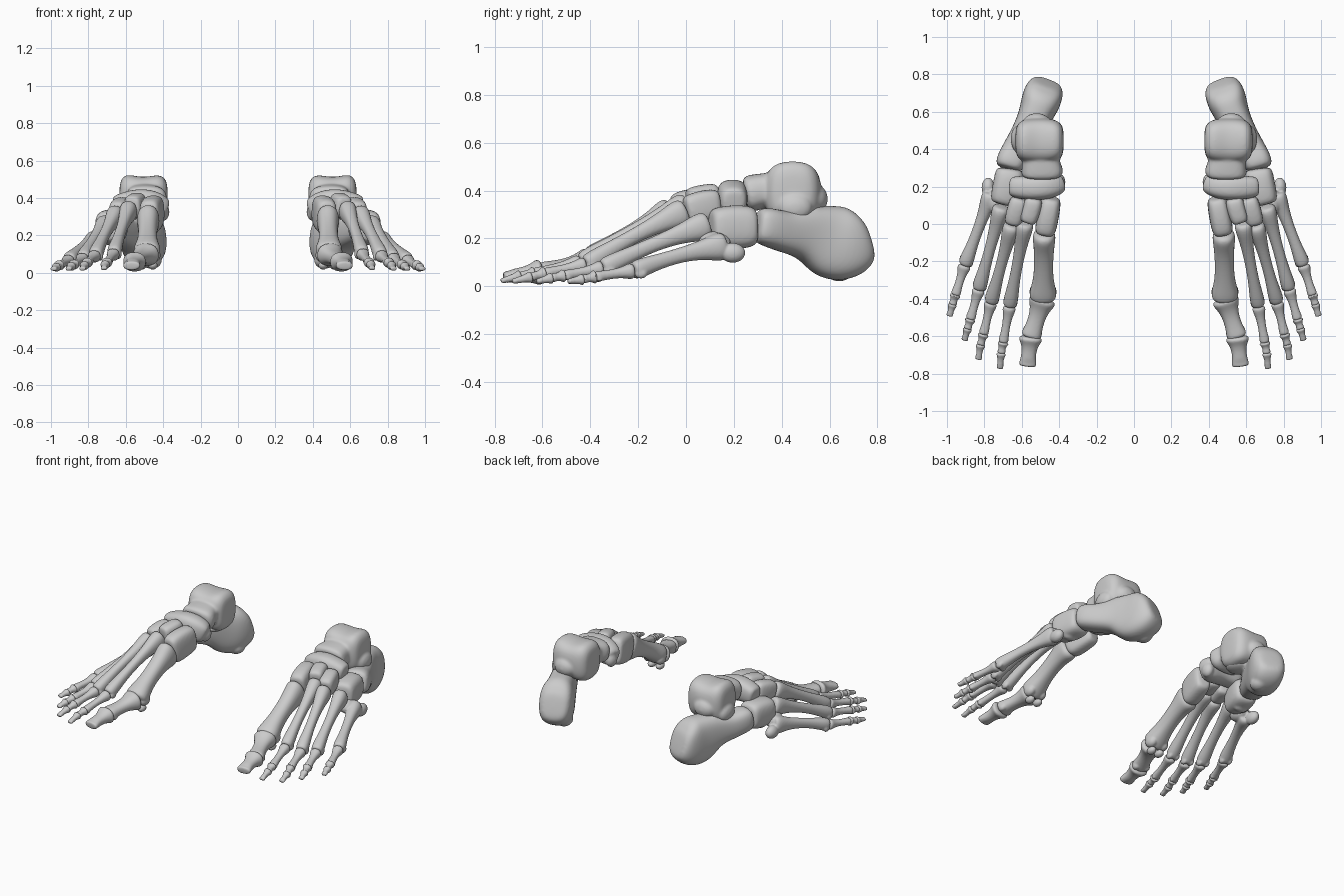
import bpy
import bmesh
from math import cos, sin, pi, copysign
from mathutils import Vector, Matrix

cube = bpy.data.objects.get("Cube")
if cube:
    bpy.data.objects.remove(cube, do_unlink=True)

bone_grey = bpy.data.materials.new("bone_grey")
bone_grey.use_nodes = True
bone_grey.diffuse_color = (.6, .6, .6, 1)
bone_grey.node_tree.nodes["Principled BSDF"].inputs["Base Color"].default_value = (.6, .6, .6, 1)

UP = Vector((0, 0, 1))
SIDES = 16


def loft(bm, stations, square=2.6, dome=.3):
    """Skin superellipse rings along (x, y, z, half width, half height) stations."""
    points = [Vector(s[:3]) for s in stations]
    sizes = [Vector(s[3:]) * 1.06 for s in stations]
    first = (points[0] - points[1]).normalized()
    last = (points[-1] - points[-2]).normalized()
    # A smaller ring beyond each end rounds the caps
    points = [points[0] + first * sizes[0].y * dome] + points + [points[-1] + last * sizes[-1].y * dome]
    sizes = [sizes[0] * .7] + sizes + [sizes[-1] * .7]
    rings = []
    for i, (point, size) in enumerate(zip(points, sizes)):
        along = points[min(i + 1, len(points) - 1)] - points[max(i - 1, 0)]
        right = along.cross(UP).normalized()
        up = right.cross(along).normalized()
        ring = []
        for k in range(SIDES):
            c, s = cos(2 * pi * k / SIDES), sin(2 * pi * k / SIDES)
            across = copysign(abs(c) ** (2 / square), c) * size.x
            height = copysign(abs(s) ** (2 / square), s) * size.y
            ring.append(bm.verts.new(point + right * across + up * height))
        rings.append(ring)
    for a, b in zip(rings, rings[1:]):
        for k in range(SIDES):
            n = (k + 1) % SIDES
            bm.faces.new((a[k], a[n], b[n], b[k]))
    bm.faces.new(rings[0])
    bm.faces.new(rings[-1])


def knob(bm, centre, radii):
    """Ellipsoid bump that is fused with the rest of its bone."""
    place = Matrix.Translation(centre) @ Matrix.Diagonal((*radii, 1))
    bmesh.ops.create_uvsphere(bm, u_segments=SIDES, v_segments=10, radius=1, matrix=place)


def finish(name, bm, voxel, smoothing):
    """Fuse the pieces of a bone, smooth it and mirror it to the other foot."""
    bmesh.ops.recalc_face_normals(bm, faces=bm.faces)
    mesh = bpy.data.meshes.new(name)
    bm.to_mesh(mesh)
    bm.free()
    mesh.materials.append(bone_grey)
    mesh.shade_smooth()
    bone = bpy.data.objects.new(name, mesh)
    bpy.context.collection.objects.link(bone)
    bone.modifiers.new("round", "SUBSURF").levels = 2
    bone.modifiers["round"].render_levels = 2
    fuse = bone.modifiers.new("fuse", "REMESH")
    fuse.mode = "VOXEL"
    fuse.voxel_size = voxel
    fuse.use_smooth_shade = True
    soften = bone.modifiers.new("soften", "SMOOTH")
    soften.factor = .5
    soften.iterations = smoothing
    mirror = bone.modifiers.new("other_foot", "MIRROR")
    mirror.use_mirror_merge = False


def tarsal(name, lofts, knobs=(), square=2.8, dome=.15):
    bm = bmesh.new()
    for stations in lofts:
        loft(bm, stations, square, dome)
    for centre, radii in knobs:
        knob(bm, centre, radii)
    finish(name, bm, .008, 8)


# Position along a long bone, share of base flare, share of head flare
FLARE = ((0, 1, 0), (.08, 1, 0), (.22, .4, 0), (.45, 0, 0),
         (.7, 0, .15), (.85, 0, .8), (.93, 0, 1), (.98, 0, .8))


def long_bone(name, start, end, base, waist, head, bow=0, lobes=True, extras=()):
    """Flared shaft between two joints; sizes are (half width, half height)."""
    start, end = Vector(start), Vector(end)
    base, waist, head = Vector(base), Vector(waist), Vector(head)
    bm = bmesh.new()
    stations = []
    for t, b, h in FLARE:
        p = start.lerp(end, t) + UP * bow * sin(pi * t)
        size = waist + (base - waist) * b + (head - waist) * h
        stations.append((*p, *size))
    loft(bm, stations, 2.3, .2)
    # Paired condyles under the head
    if lobes:
        along = (end - start).normalized()
        side = along.cross(UP).normalized()
        for sign in (-1, 1):
            centre = end - along * head.y * .7 + side * sign * head.x * .6 - UP * head.y * .45
            knob(bm, centre, (head.x * .45, head.y * .75, head.y * .6))
    for centre, radii in extras:
        knob(bm, centre, radii)
    finish(name, bm, .006, 3)


# Heel bone with inner shelf, rear joint facet and sole bumps
tarsal("heel_bone",
       [[(.467, .745, .19, .085, .095), (.478, .715, .18, .1, .128),
         (.5, .65, .175, .102, .152), (.528, .58, .19, .086, .148),
         (.565, .5, .228, .08, .105), (.615, .41, .225, .078, .08),
         (.66, .34, .25, .074, .078), (.67, .305, .255, .07, .07)]],
       [((.48, .42, .29), (.08, .08, .035)),
        ((.655, .43, .21), (.03, .05, .03)),
        ((.46, .64, .065), (.055, .06, .045)),
        ((.535, .71, .2), (.045, .055, .09)),
        ((.55, .53, .29), (.075, .07, .05))])

# Ankle bone: grooved pulley, neck, rounded head, rear and outer processes
tarsal("ankle_bone",
       [[(.392, .445, .395, .09, .108), (.425, .445, .395, .112, .127),
         (.51, .445, .395, .117, .106), (.59, .445, .395, .112, .129),
         (.618, .445, .395, .09, .11)],
        [(.5, .43, .4, .1, .08), (.5, .34, .405, .09, .066),
         (.49, .28, .39, .112, .075), (.49, .255, .385, .1, .07)]],
       [((.52, .535, .365), (.08, .06, .065)),
        ((.62, .455, .33), (.04, .075, .06)),
        ((.44, .36, .42), (.05, .07, .04))])

# Boat-shaped bone in front of the ankle
tarsal("navicular_bone",
       [[(.395, .215, .335, .05, .062), (.45, .197, .36, .062, .078),
         (.54, .19, .377, .064, .074), (.655, .2, .355, .055, .058)]],
       [((.4, .225, .325), (.035, .045, .05))])

# Outer block between heel and small toes
tarsal("cuboid_bone",
       [[(.662, .285, .25, .075, .08), (.672, .22, .248, .077, .09),
         (.7, .115, .245, .07, .082)]],
       [((.68, .2, .17), (.05, .03, .025))], 3)

# Three wedges of the arch
WEDGES = {
    "inner": [(.442, .13, .33, .052, .085), (.46, .04, .315, .056, .094), (.475, -.04, .295, .055, .092)],
    "middle": [(.535, .13, .365, .047, .064), (.545, .08, .36, .049, .064), (.568, .015, .35, .046, .06)],
    "outer": [(.613, .13, .34, .048, .066), (.63, .07, .335, .05, .064), (.648, .005, .32, .045, .058)],
}
for side, stations in WEDGES.items():
    tarsal(side + "_wedge_bone", [stations], square=3.2)

# Joints of each ray from arch to toe tip
RAYS = {
    "big": [(.48, -.055, .285), (.487, -.4, .1), (.552, -.605, .06), (.57, -.76, .037)],
    "second": [(.583, .0, .335), (.665, -.44, .1), (.7, -.635, .055), (.71, -.69, .045), (.717, -.773, .022)],
    "third": [(.653, -.01, .31), (.765, -.42, .09), (.805, -.59, .055), (.82, -.645, .04), (.832, -.725, .02)],
    "fourth": [(.71, .085, .255), (.83, -.35, .075), (.875, -.51, .045), (.89, -.56, .035), (.907, -.623, .02)],
    "little": [(.765, .155, .168), (.905, -.22, .065), (.955, -.38, .04), (.97, -.43, .03), (.987, -.493, .02)],
}

for toe, joints in RAYS.items():
    big = toe == "big"
    # Metatarsal; the little toe's base reaches the cuboid and ends in an outer tuberosity
    base = (.058, .085) if big else (.045, .056)
    waist = (.048, .05) if big else (.027, .029)
    head = (.07, .06) if big else (.037, .038)
    bumps = [((.78, .195, .14), (.036, .055, .042)),
             ((.74, .12, .185), (.05, .07, .045))] if toe == "little" else ()
    long_bone(toe + "_metatarsal", joints[0], joints[1], base, waist, head, .012, True, bumps)

    # Toe bones, with a small gap at each joint
    names = ("near", "far") if big else ("near", "middle", "tip")
    wide, tall = (2.15, 1.85) if big else (1.05, 1)
    for i, part in enumerate(names):
        start, end = Vector(joints[i + 1]), Vector(joints[i + 2])
        start = start.lerp(end, .03)
        tip = part == names[-1]
        w, h = wide * (1 - .13 * i), tall * (1 - .13 * i)
        long_bone(f"{toe}_toe_{part}_bone", start, end,
                  (.032 * w, .032 * h), (.02 * w, .019 * h),
                  (.024 * w, (.014 if tip else .021) * h), 0, part == "near")

# Pair of small round bones under the ball of the foot
for name, x in (("inner", .455), ("outer", .515)):
    bm = bmesh.new()
    knob(bm, (x, -.375, .04), (.026, .036, .024))
    finish(name + "_sesamoid_bone", bm, .006, 3)
